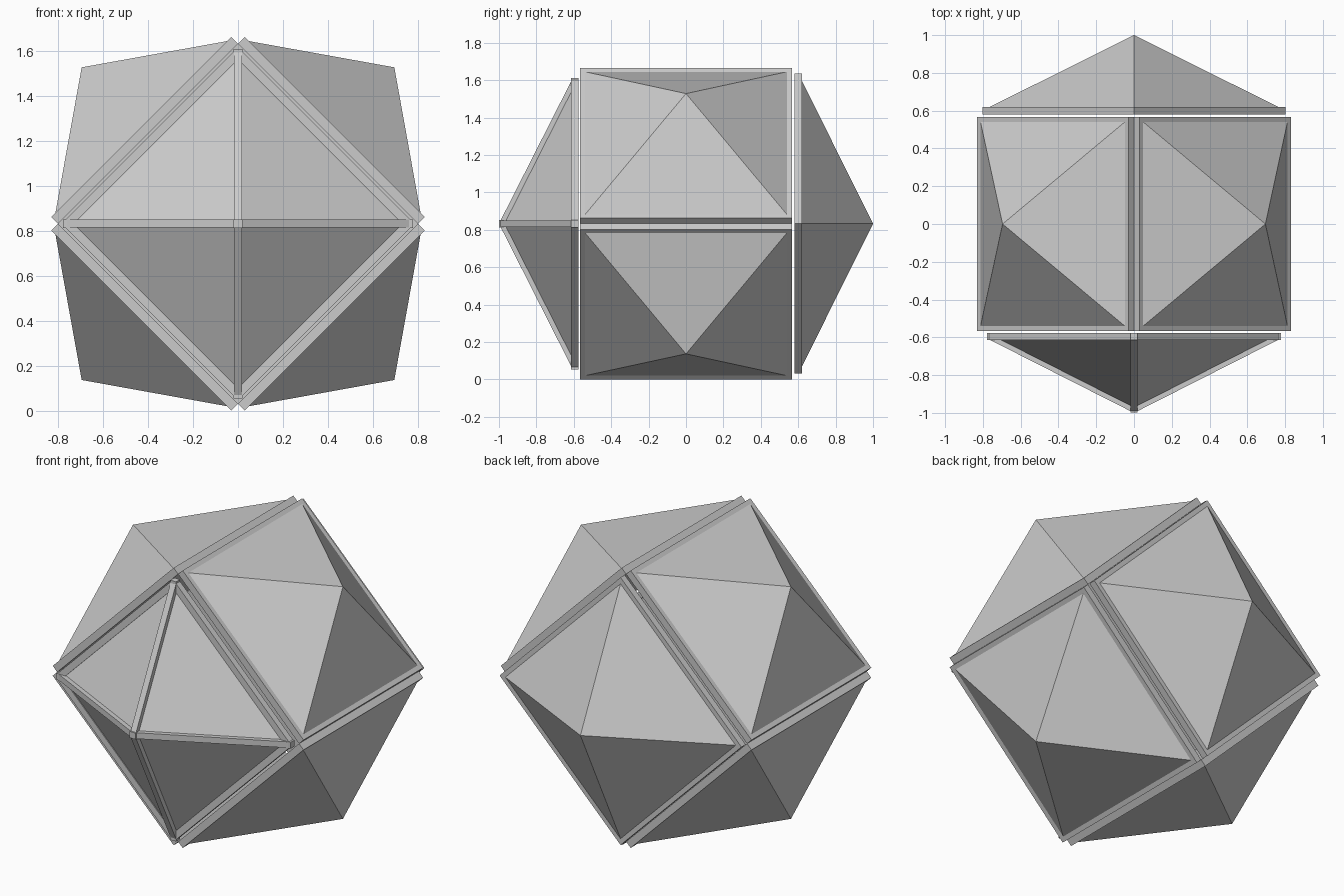
import bpy, bmesh, math
from mathutils import Matrix, Vector

if "Cube" in bpy.data.objects:
    bpy.data.objects.remove(bpy.data.objects["Cube"])

CENTRE = Matrix.Translation((0, 0, 0.8325))
DIAG = [(1, 1), (-1, 1), (-1, -1), (1, -1)]

grey = bpy.data.materials.new("light grey")
grey.diffuse_color = (0.6, 0.6, 0.6, 1)
grey.use_nodes = True
grey.node_tree.nodes["Principled BSDF"].inputs["Base Color"].default_value = grey.diffuse_color


def finish(name, bm, matrix):
    bmesh.ops.recalc_face_normals(bm, faces=bm.faces[:])
    mesh = bpy.data.meshes.new(name)
    bm.to_mesh(mesh)
    bm.free()
    mesh.transform(matrix)
    mesh.materials.append(grey)
    obj = bpy.data.objects.new(name, mesh)
    bpy.context.collection.objects.link(obj)


def pyramid(name, half, base, apex, matrix):
    bm = bmesh.new()
    ring = [bm.verts.new((half * x, half * y, base)) for x, y in DIAG]
    tip = bm.verts.new((0, 0, apex))
    bm.faces.new(ring)
    for i in range(4):
        bm.faces.new((ring[i], ring[(i + 1) % 4], tip))
    finish(name, bm, matrix)


def plate(name, half, low, high, matrix):
    bm = bmesh.new()
    m = Matrix.Translation((0, 0, (low + high) / 2)) @ Matrix.Diagonal((2 * half, 2 * half, high - low, 1))
    bmesh.ops.create_cube(bm, size=1, matrix=m)
    finish(name, bm, matrix)


def add_bar(bm, a, b, width):
    # square bar from a to b, one side facing outwards
    d = (b - a).normalized()
    side = d.cross(Vector((0, 0, 1))).normalized()
    up = side.cross(d)
    rot = Matrix((side, up, d)).transposed().to_4x4()
    m = Matrix.Translation((a + b) / 2) @ rot @ Matrix.Diagonal((width, width, (b - a).length, 1))
    bmesh.ops.create_cube(bm, size=1, matrix=m)


# four side pyramids, each on a square plate
for i, name in enumerate(("upper_right", "lower_right", "lower_left", "upper_left")):
    m = CENTRE @ Matrix.Rotation(math.radians(45 + 90 * i), 4, 'Y')
    plate(name + "_plate", 0.567, 0.567, 0.609, m)
    pyramid(name + "_pyramid", 0.54, 0.609, 0.984, m)

# back pyramid and plate, set as a diamond
turn = Matrix.Rotation(math.radians(45), 4, 'Z')
back = CENTRE @ Matrix.Rotation(math.radians(-90), 4, 'X') @ turn
plate("back_plate", 0.567, 0.58, 0.62, back)
pyramid("back_pyramid", 0.54, 0.62, 1.0, back)

# front pyramid
front = CENTRE @ Matrix.Rotation(math.radians(90), 4, 'X') @ turn
HALF, BASE, APEX, WIDTH = 0.537, 0.595, 0.98, 0.038
pyramid("front_pyramid", HALF, BASE, APEX, front)

# bars along every edge of the front pyramid, with a small block at each corner
corners = [Vector((HALF * x, HALF * y, BASE)) for x, y in DIAG]
tip = Vector((0, 0, APEX))
bars, blocks = bmesh.new(), bmesh.new()
for i, c in enumerate(corners):
    add_bar(bars, c, corners[(i + 1) % 4], WIDTH)
    add_bar(bars, c, tip, WIDTH * 0.95)
for p in corners + [tip]:
    bmesh.ops.create_cube(blocks, size=WIDTH, matrix=Matrix.Translation(p) @ turn)
finish("front_bars", bars, front)
finish("front_corner_blocks", blocks, front)
